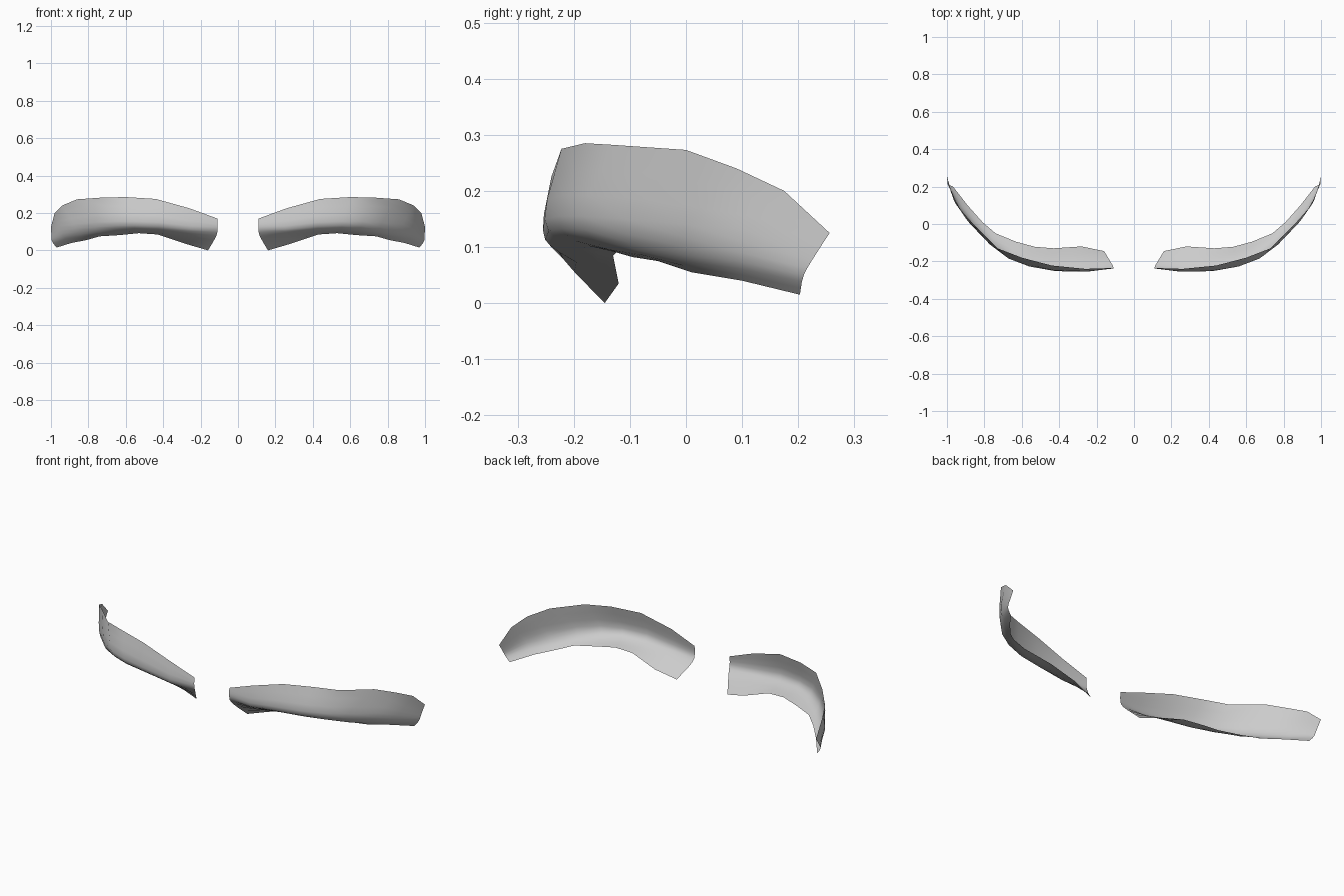
import bpy
import bmesh
import math
from mathutils import Vector

default_cube = bpy.data.objects.get("Cube")
if default_cube:
    bpy.data.objects.remove(default_cube, do_unlink=True)

# Single neutral material
grey = bpy.data.materials.new("light_grey")
grey.use_nodes = True
colour = (0.6, 0.6, 0.6, 1.0)
grey.diffuse_color = colour
grey.node_tree.nodes["Principled BSDF"].inputs["Base Color"].default_value = colour

# Guide curves running from the inner end to the outer end
upper_edge = [(.11, -.235, .17), (.26, -.24, .225), (.44, -.222, .275),
              (.6, -.18, .285), (.73, -.13, .282), (.86, .0, .273),
              (.94, .09, .24), (.98, .175, .2), (1, .256, .125)]
front_ridge = [(.11, -.237, .125), (.25, -.255, .13), (.42, -.252, .15),
               (.56, -.227, .155), (.67, -.185, .155), (.77, -.11, .15),
               (.88, .005, .14), (.955, .11, .13), (.998, .232, .088)]
under_fold = [(.115, -.22, .08), (.26, -.225, .09), (.43, -.21, .105),
              (.55, -.195, .11), (.65, -.155, .105), (.76, -.09, .095),
              (.85, .0, .085), (.93, .09, .075), (.995, .21, .05)]
lower_edge = [(.16, -.145, 0), (.28, -.12, .035), (.43, -.13, .085),
              (.53, -.122, .092), (.63, -.095, .082), (.74, -.05, .075),
              (.81, .01, .055), (.89, .1, .04), (.97, .203, .015)]
guides = [upper_edge, front_ridge, under_fold, lower_edge]
STEPS = 3


def smooth_section(points, steps):
    """Return a rounded path that passes through all the given points."""
    pts = [Vector(p) for p in points]
    padded = [pts[0] * 2 - pts[1]] + pts + [pts[-1] * 2 - pts[-2]]
    path = []
    for a, b, c, d in zip(padded, padded[1:], padded[2:], padded[3:]):
        for i in range(steps):
            t = i / steps
            path.append(b + (c - a) * (t / 2)
                        + (a * 2 - b * 5 + c * 4 - d) * (t * t / 2)
                        + (b * 3 - a - c * 3 + d) * (t ** 3 / 2))
    path.append(pts[-1])
    return path


def build_strip(name, side):
    """Loft the sections into one open curved shell on the given side."""
    bm = bmesh.new()
    sections = []
    for station in zip(*guides):
        path = smooth_section(station, STEPS)
        sections.append([bm.verts.new((side * p.x, p.y, p.z)) for p in path])
    for near, far in zip(sections, sections[1:]):
        for i in range(len(near) - 1):
            quad = [near[i], near[i + 1], far[i + 1], far[i]]
            bm.faces.new(quad if side > 0 else quad[::-1])
    mesh = bpy.data.meshes.new(name)
    bm.to_mesh(mesh)
    bm.free()
    mesh.materials.append(grey)
    strip = bpy.data.objects.new(name, mesh)
    bpy.context.collection.objects.link(strip)
    bpy.ops.object.select_all(action='DESELECT')
    strip.select_set(True)
    bpy.context.view_layer.objects.active = strip
    bpy.ops.object.shade_smooth_by_angle(angle=math.radians(60))
    return strip


# Mirrored pair of curved strips
build_strip("left_curved_strip", 1)
build_strip("right_curved_strip", -1)
